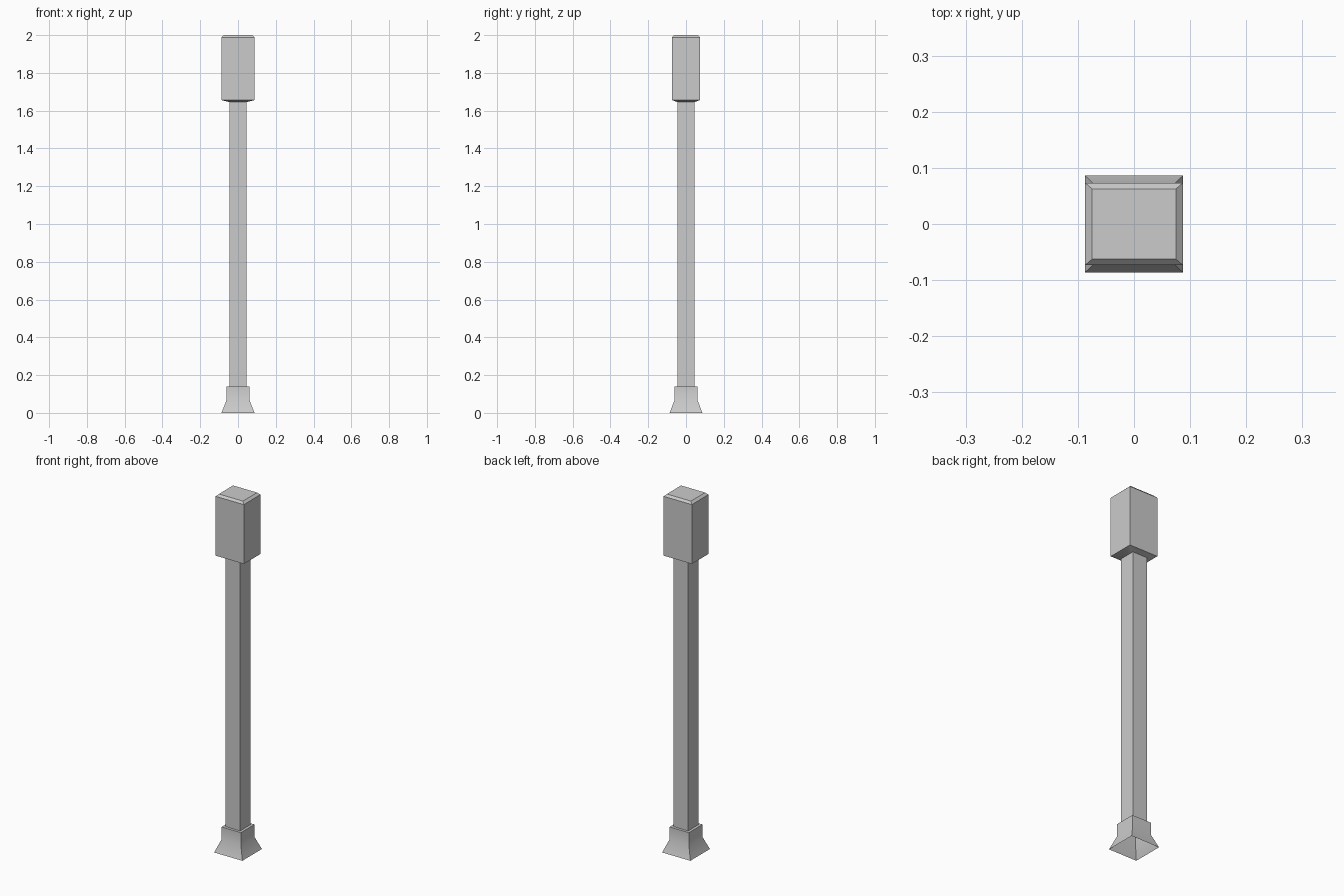
import bpy, bmesh, math

if "Cube" in bpy.data.objects:
    bpy.data.objects.remove(bpy.data.objects["Cube"])


def loft(name, rings, cap_top=False):
    """Stack rectangular rings (half_x, half_y, z) and skin them; ends stay open unless capped."""
    bm = bmesh.new()
    loops = [[bm.verts.new((sx * hx, sy * hy, z))
              for sx, sy in ((-1, -1), (1, -1), (1, 1), (-1, 1))]
             for hx, hy, z in rings]
    for low, high in zip(loops, loops[1:]):
        for i in range(4):
            j = (i + 1) % 4
            bm.faces.new((low[i], low[j], high[j], high[i]))
    if cap_top:
        bm.faces.new(loops[-1])
    mesh = bpy.data.meshes.new(name)
    bm.to_mesh(mesh)
    bm.free()
    obj = bpy.data.objects.new(name, mesh)
    bpy.context.collection.objects.link(obj)
    bpy.ops.object.select_all(action='DESELECT')
    obj.select_set(True)
    bpy.context.view_layer.objects.active = obj
    bpy.ops.object.shade_smooth_by_angle(angle=math.radians(30))
    return obj


POST = 0.045

# Flared foot, open underneath, with a flat ledge running in to the post
loft("base", [(0.0875, 0.0865, 0), (0.06, 0.06, 0.07),
              (0.06, 0.06, 0.14), (POST, POST, 0.14)])

# Square post between the foot and the head
loft("post", [(POST, POST, 0.14), (POST, POST, 1.645)])

# Box head, tapering in to the post below and chamfered on top
loft("head", [(POST, POST, 1.645), (0.0875, 0.0735, 1.656),
              (0.0875, 0.0735, 1.988), (0.0745, 0.0625, 2.0)], cap_top=True)
